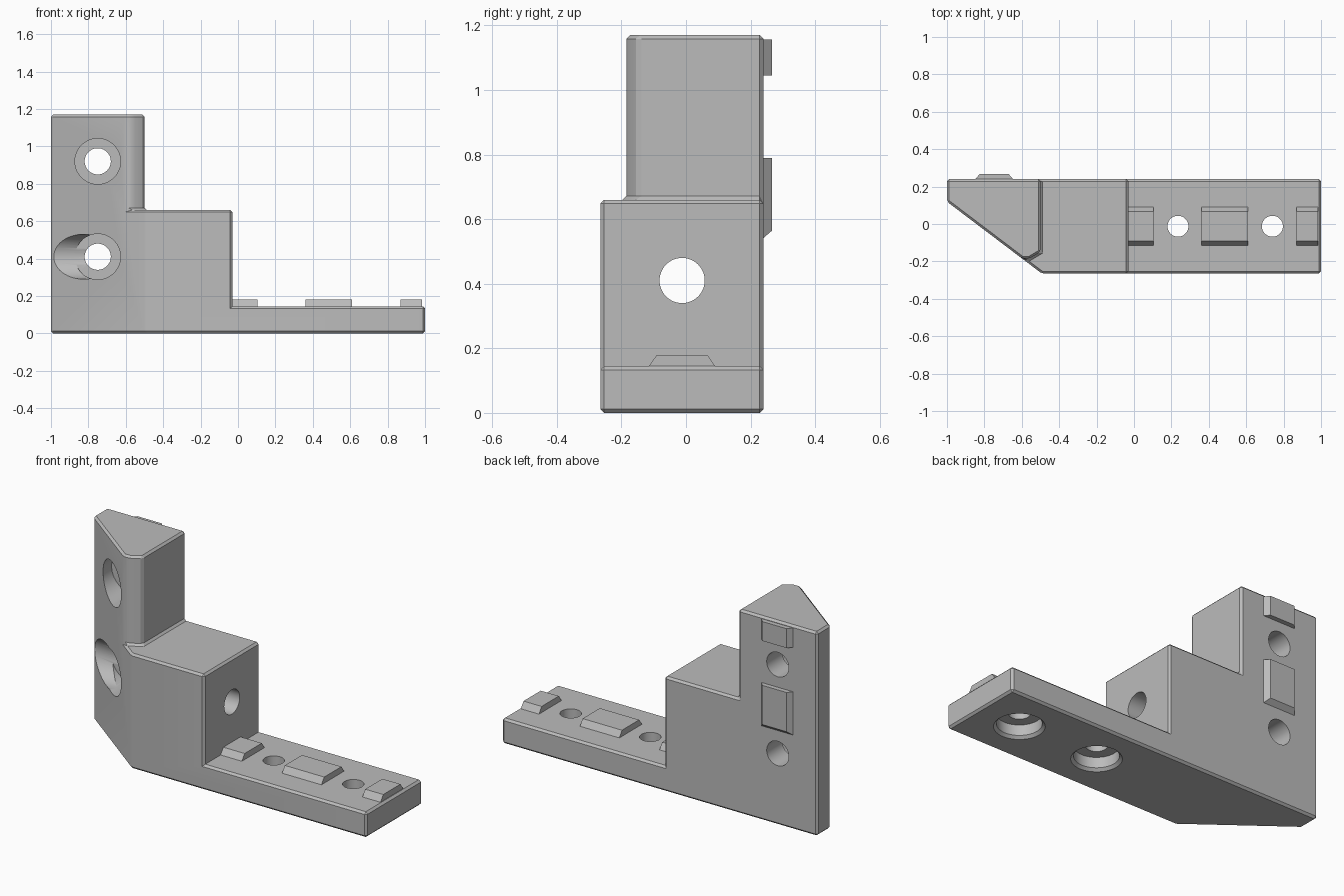
import bpy, bmesh, math
from mathutils import Matrix, Vector

if "Cube" in bpy.data.objects:
    bpy.data.objects.remove(bpy.data.objects["Cube"])

grey = bpy.data.materials.new("plain grey")
grey.use_nodes = True
COLOUR = (0.5, 0.5, 0.5, 1)
grey.diffuse_color = COLOUR
grey.node_tree.nodes["Principled BSDF"].inputs["Base Color"].default_value = COLOUR

FRONT, BACK, TOP, STEP, BASE = -0.265, 0.24, 1.17, 0.66, 0.145
CENTRE_Y = -0.012
TOWER_X, BLOCK_X = -0.5, -0.03
HOLES_Z = (0.92, 0.41)      # screw holes in the tower
HOLES_X = (0.235, 0.74)     # screw holes in the base


def make(name, bm):
    bmesh.ops.recalc_face_normals(bm, faces=bm.faces)
    mesh = bpy.data.meshes.new(name)
    bm.to_mesh(mesh)
    bm.free()
    mesh.materials.append(grey)
    obj = bpy.data.objects.new(name, mesh)
    bpy.context.scene.collection.objects.link(obj)
    return obj


def prism(name, points, low, high, axis):
    """Extrude a flat profile along an axis."""
    place = {"x": lambda a, b, d: (d, a, b), "y": lambda a, b, d: (a, d, b),
             "z": lambda a, b, d: (a, b, d)}[axis]
    bm = bmesh.new()
    ends = [[bm.verts.new(place(a, b, d)) for a, b in points] for d in (low, high)]
    for end in ends:
        bm.faces.new(end)
    for i in range(len(points)):
        j = (i + 1) % len(points)
        bm.faces.new((ends[0][i], ends[0][j], ends[1][j], ends[1][i]))
    return make(name, bm)


def rod(name, start, end, r1, r2=None):
    """Cylinder or cone between two points."""
    start, end = Vector(start), Vector(end)
    turn = (end - start).to_track_quat("Z", "Y").to_matrix().to_4x4()
    bm = bmesh.new()
    bmesh.ops.create_cone(bm, cap_ends=True, segments=48, radius1=r1, radius2=r2 or r1,
                          depth=(end - start).length,
                          matrix=Matrix.Translation((start + end) / 2) @ turn)
    return make(name, bm)


def cut(obj, cutter):
    """Subtract the cutter and remove it."""
    mod = obj.modifiers.new("cut", "BOOLEAN")
    mod.operation, mod.solver, mod.object = "DIFFERENCE", "EXACT", cutter
    bpy.context.view_layer.update()
    result = bpy.data.meshes.new_from_object(obj.evaluated_get(bpy.context.evaluated_depsgraph_get()))
    obj.modifiers.clear()
    obj.data = result
    bpy.data.objects.remove(cutter)


# Stepped body with a slanted front corner
body = prism("bracket_body", [(-1, 0), (1, 0), (1, BASE), (BLOCK_X, BASE), (BLOCK_X, STEP),
                              (TOWER_X, STEP), (TOWER_X, TOP), (-1, TOP)], FRONT, BACK, "y")
cut(body, prism("slant_cutter", [(-1.1, 0.195), (-0.4, -0.335), (-1.1, -0.335)], -1, 2, "z"))
cut(body, prism("tower_front_cutter", [(-0.8, -0.185), (-0.56, -0.185), (-0.48, -0.137),
                                       (-0.48, -0.4), (-0.8, -0.4)], STEP, 2, "z"))

# Small bevel on outer edges, and on the foot of the tower
bm = bmesh.new()
bm.from_mesh(body.data)
bmesh.ops.remove_doubles(bm, verts=bm.verts, dist=0.0005)
bmesh.ops.dissolve_limit(bm, angle_limit=0.02, verts=bm.verts, edges=bm.edges)
bmesh.ops.recalc_face_normals(bm, faces=bm.faces)
edges = []
for e in bm.edges:
    if len(e.link_faces) == 2 and e.calc_face_angle() > 0.3:
        foot = all(abs(v.co.z - STEP) < 0.01 for v in e.verts)
        if e.is_convex or foot:
            edges.append(e)
bmesh.ops.bevel(bm, geom=edges, offset=0.014, offset_type="OFFSET", segments=1,
                profile=0.5, affect="EDGES", clamp_overlap=True)
bm.to_mesh(body.data)
bm.free()

# Counterbored screw holes through the tower's back wall
for z in HOLES_Z:
    cut(body, rod("bore", (-0.75, -0.4, z), (-0.75, 0.1, z), 0.122))
    cut(body, rod("hole", (-0.75, 0, z), (-0.75, 0.4, z), 0.07))

# Counterbored screw holes through the base
for x in HOLES_X:
    cut(body, rod("bore", (x, CENTRE_Y, -0.1), (x, CENTRE_Y, 0.075), 0.115))
    cut(body, rod("rim", (x, CENTRE_Y, -0.01), (x, CENTRE_Y, 0.015), 0.14, 0.115))
    cut(body, rod("hole", (x, CENTRE_Y, 0), (x, CENTRE_Y, 0.3), 0.056))

# Sideways screw hole through the block
cut(body, rod("bore", (-1.2, CENTRE_Y, 0.41), (-0.72, CENTRE_Y, 0.41), 0.12))
cut(body, rod("hole", (-0.8, CENTRE_Y, 0.41), (0.2, CENTRE_Y, 0.41), 0.07))

# Locating keys on top of the base
for name, x1, x2 in (("inner", BLOCK_X - 0.01, 0.105), ("middle", 0.36, 0.61), ("outer", 0.87, 0.985)):
    prism(name + "_base_key", [(-0.115, BASE), (0.09, BASE), (0.066, 0.18), (-0.09, 0.18)], x1, x2, "x")

# Locating keys on the back of the tower
KEY = [(-0.85, BACK - 0.002), (-0.645, BACK - 0.002), (-0.67, 0.267), (-0.825, 0.267)]
prism("upper_back_key", KEY, 1.045, 1.156, "z")
lower = prism("lower_back_key", KEY, 0.54, 0.79, "z")
for v in lower.data.vertices:
    if v.co.y > 0.25 and v.co.z < 0.6:
        v.co.z += 0.025

# Smooth the bores, keep edges sharp
bpy.context.view_layer.objects.active = body
body.select_set(True)
bpy.ops.object.shade_smooth_by_angle(angle=math.radians(20))
